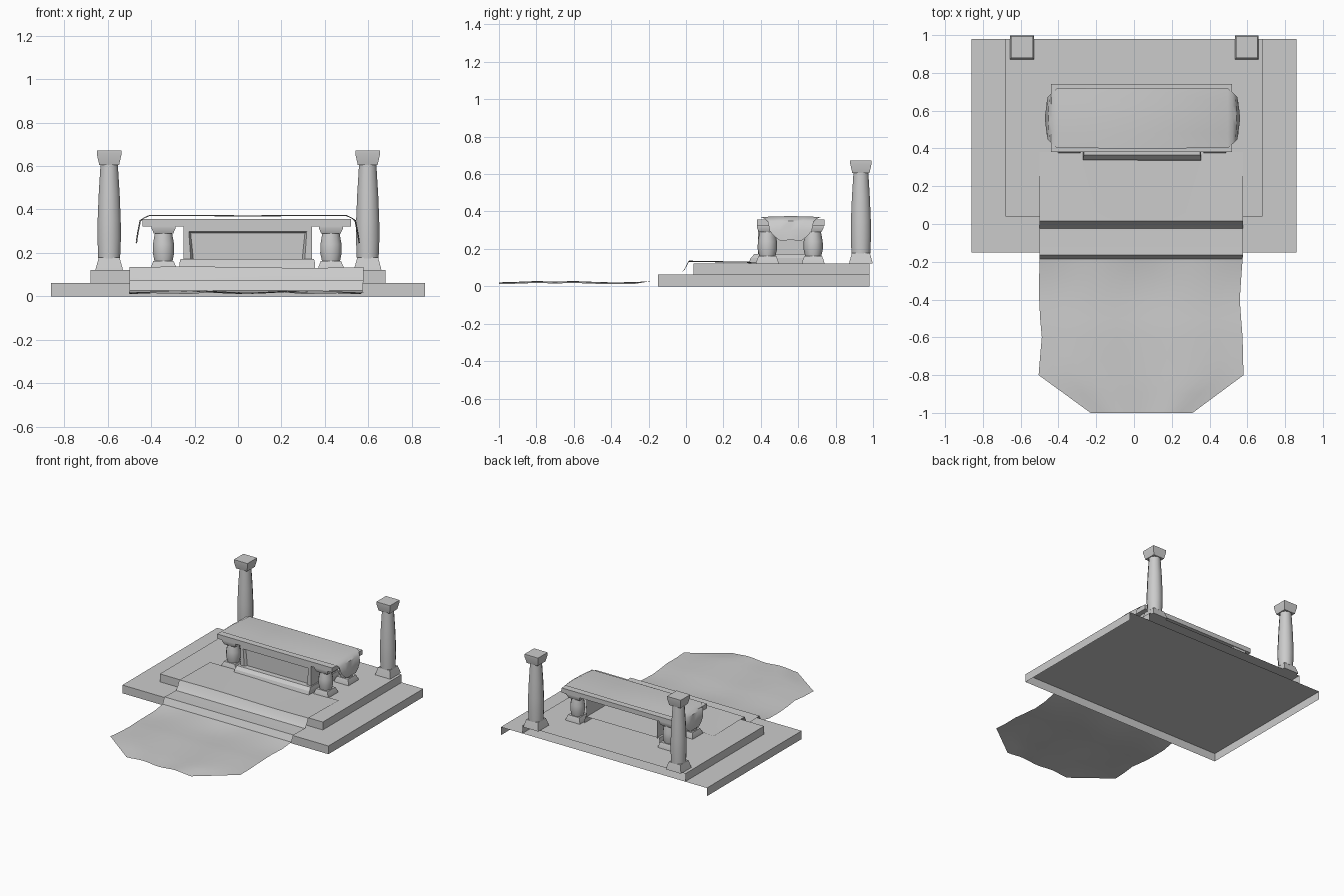
import bpy, bmesh
from math import cos, sin, pi

if "Cube" in bpy.data.objects:
    bpy.data.objects.remove(bpy.data.objects["Cube"])


def finish(bm, name, smooth=False):
    me = bpy.data.meshes.new(name)
    bm.to_mesh(me)
    bm.free()
    ob = bpy.data.objects.new(name, me)
    bpy.context.collection.objects.link(ob)
    if smooth:
        bpy.ops.object.select_all(action='DESELECT')
        ob.select_set(True)
        bpy.context.view_layer.objects.active = ob
        bpy.ops.object.shade_smooth_by_angle(angle=0.7)
    return ob


def skin(bm, rings, closed=True, caps=True):
    """Joins rows of points with quads, with optional end caps."""
    vs = [[bm.verts.new(p) for p in r] for r in rings]
    n = len(vs[0])
    for a, b in zip(vs, vs[1:]):
        for i in range(n if closed else n - 1):
            j = (i + 1) % n
            bm.faces.new((a[i], a[j], b[j], b[i]))
    if caps:
        bm.faces.new(vs[0][::-1])
        bm.faces.new(vs[-1])


def rect(x0, x1, y0, y1, z):
    return [(x0, y0, z), (x1, y0, z), (x1, y1, z), (x0, y1, z)]


def block(name, rings, open_back=False, open_bottom=False):
    bm = bmesh.new()
    skin(bm, [rect(*r) for r in rings])
    bm.normal_update()
    drop = [f for f in bm.faces if (open_back and f.normal.y > .8)
            or (open_bottom and f.normal.z < -.8)]
    bmesh.ops.delete(bm, geom=drop, context='FACES')
    return finish(bm, name)


def column(name, x, y, plinth, shaft, cap, sides):
    """Square plinth and cap as (half width, z), round shaft as (radius, z)."""
    bm = bmesh.new()
    for prof in (plinth, cap):
        skin(bm, [rect(x - h, x + h, y - h, y + h, z) for h, z in prof])
    skin(bm, [[(x + r * cos(2 * pi * (i + .5) / sides),
                y + r * sin(2 * pi * (i + .5) / sides), z)
               for i in range(sides)] for r, z in shaft])
    return finish(bm, name, True)


# stepped platform, open at back and underneath
block("lower_step", [(-.86, .86, -.15, .98, 0), (-.86, .86, -.15, .98, .062)], True, True)
block("upper_step", [(-.68, .68, .04, .98, .062), (-.68, .68, .04, .98, .122)], True, True)

# tall pillars at the rear corners
for side, x in (("left", -.593), ("right", .597)):
    column(side + "_pillar", x, .935,
           [(.063, .122), (.06, .135), (.048, .178)],
           [(.052, .175), (.056, .27), (.055, .35), (.05, .47), (.041, .61)],
           [(.046, .605), (.048, .615), (.057, .655), (.057, .672)], 12)

# short table legs
for fb, y in (("front", .435), ("back", .68)):
    for side, x in (("left", -.343), ("right", .428)):
        column(f"{fb}_{side}_leg", x, y,
               [(.06, .122), (.058, .135), (.047, .162)],
               [(.043, .16), (.052, .2), (.051, .24), (.041, .295)],
               [(.045, .29), (.055, .312), (.055, .323)], 10)

# table top slab
block("table_top", [(-.44, .52, .38, .74, .322), (-.44, .52, .38, .74, .357)])

# table plinth with sloped front, open at back
block("table_base", [(-.27, .355, .335, .70, .122), (-.27, .355, .345, .70, .15),
                     (-.265, .35, .365, .70, .172)], True, True)

# table body with a recessed front panel
body = block("table_body", [(-.25, .34, .385, .70, .165), (-.25, .34, .385, .70, .322)],
             True, True)
bm = bmesh.new()
bm.from_mesh(body.data)
bm.normal_update()
front = [f for f in bm.faces if f.normal.y < -.8]
bmesh.ops.inset_region(bm, faces=front, thickness=.033)
bmesh.ops.inset_region(bm, faces=front, thickness=.012, depth=-.02)
bm.to_mesh(body.data)
bm.free()

# table cloth: rows of (x offset from middle, z, half width), mirrored left to right
half = [(.51, .242, .055), (.507, .265, .085), (.502, .295, .112), (.492, .345, .122),
        (.478, .358, .135), (.452, .370, .158)]
rows = [(-x, z, h) for x, z, h in half] + [(0, .368, .16)] + half_r \
    if (half_r := half[::-1]) else []
bm = bmesh.new()
skin(bm, [[(.045 + x + (.012 * (x > 0) - .006) * (1 - t * t) * (abs(x) > .48),
            .56 + h * t, z + .005 * (1 - t * t))
           for t in (-1, -.5, 0, .5, 1)] for x, z, h in rows][::-1], False, False)
finish(bm, "table_cloth", True)

# carpet running down the steps: (y, z, left x, right x)
path = [(-1, .016, -.23, .31), (-.9, .019, -.367, .445), (-.8, .023, -.505, .58),
        (-.7, .02, -.497, .577), (-.6, .023, -.488, .575), (-.5, .019, -.497, .567),
        (-.4, .016, -.502, .56), (-.28, .017, -.502, .568), (-.185, .028, -.5, .575),
        (-.163, .074, -.5, .577), (-.09, .071, -.5, .577), (-.025, .07, -.5, .577),
        (-.005, .095, -.5, .577), (.015, .134, -.5, .577), (.06, .133, -.5, .577),
        (.38, .128, -.5, .577)]
bm = bmesh.new()
N = 16
skin(bm, [[(a + (b - a) * i / N, y,
            z + .005 * sin(4 * pi * i / N - pi / 2) * (y < -.2)
            + .003 * sin(2 * pi * i / N) * (y > -.02))
           for i in range(N + 1)] for y, z, a, b in path], False, False)
bmesh.ops.reverse_faces(bm, faces=[f for f in bm.faces if (f.normal_update() or f.normal.z < 0)])
finish(bm, "carpet", True)
